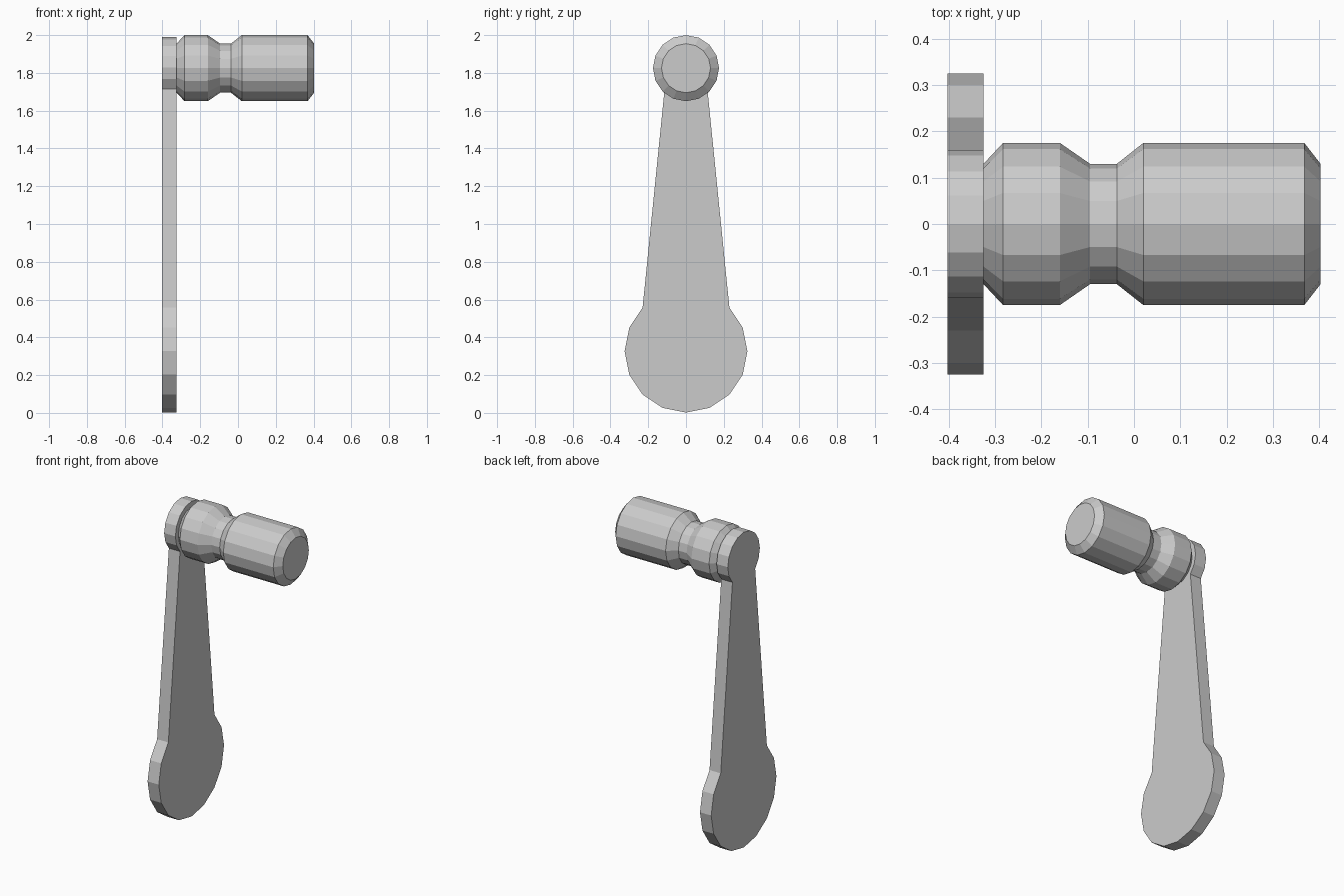
import bpy, bmesh
from math import sin, cos, pi

cube = bpy.data.objects.get("Cube")
if cube:
    bpy.data.objects.remove(cube, do_unlink=True)

grey = bpy.data.materials.new("light_grey")
grey.use_nodes = True
grey.diffuse_color = (0.6, 0.6, 0.6, 1)
grey.node_tree.nodes["Principled BSDF"].inputs["Base Color"].default_value = (0.6, 0.6, 0.6, 1)

SIDES = 16
ARM_BACK, ARM_FRONT = -0.403, -0.325


def arc(radius, height, first, last):
    """Points (y, z) on a 16-sided circle, counted from the bottom."""
    steps = [2 * pi * i / SIDES for i in range(first, last + 1)]
    return [(radius * sin(a), height - radius * cos(a)) for a in steps]


def loft(name, rings):
    """Join equal outlines, given as (x, points), and cap both ends."""
    bm = bmesh.new()
    loops = [[bm.verts.new((x, y, z)) for y, z in points] for x, points in rings]
    count = len(loops[0])
    for a, b in zip(loops, loops[1:]):
        for i in range(count):
            j = (i + 1) % count
            bm.faces.new((a[i], a[j], b[j], b[i]))
    bm.faces.new(loops[0])
    bm.faces.new(loops[-1])
    bmesh.ops.recalc_face_normals(bm, faces=bm.faces)
    mesh = bpy.data.meshes.new(name)
    bm.to_mesh(mesh)
    bm.free()
    mesh.materials.append(grey)
    obj = bpy.data.objects.new(name, mesh)
    bpy.context.collection.objects.link(obj)
    return obj


# Flat tapered arm: wide round hub at the bottom, small round end at the top
outline = arc(0.325, 0.327, -6, 6) + arc(0.16, 1.829, 2, 14)
loft("crank_arm", [(ARM_BACK, outline), (ARM_FRONT, outline)])

# Turned grip with bevelled ends and a narrow waist
profile = [(ARM_FRONT, 0.13), (-0.283, 0.175), (-0.16, 0.175), (-0.095, 0.13),
           (-0.037, 0.13), (0.02, 0.175), (0.368, 0.175), (0.403, 0.13)]
loft("grip", [(x, arc(r, 1.825, 0, SIDES - 1)) for x, r in profile])
